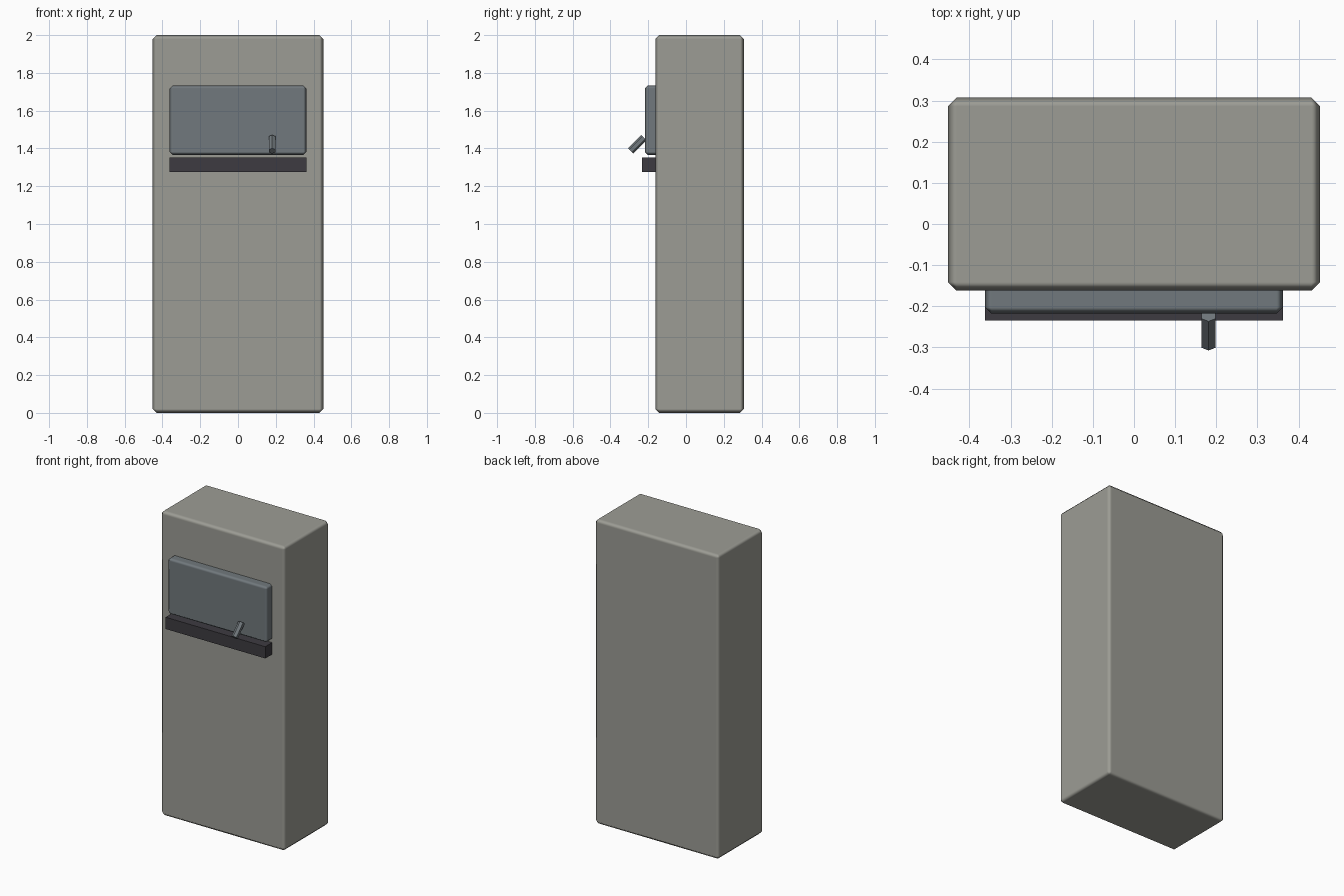
import bpy
import math

if "Cube" in bpy.data.objects:
    bpy.data.objects.remove(bpy.data.objects["Cube"])


def material(name, rgb):
    m = bpy.data.materials.new(name)
    m.diffuse_color = (*rgb, 1.0)
    m.use_nodes = True
    m.node_tree.nodes["Principled BSDF"].inputs["Base Color"].default_value = m.diffuse_color
    return m


BODY = material("warm_grey", (0.335, 0.335, 0.30))
PANEL = material("blue_grey", (0.165, 0.19, 0.205))
DARK = material("charcoal", (0.047, 0.044, 0.053))


def box(name, lo, hi, mat, bevel=0.0):
    """Box between two corners, with an optional smooth one-step chamfer."""
    bpy.ops.mesh.primitive_cube_add(size=1)
    ob = bpy.context.object
    ob.name = name
    for v in ob.data.vertices:
        v.co = [(a + b) / 2 + c * (b - a) for a, b, c in zip(lo, hi, v.co)]
    ob.data.materials.append(mat)
    if bevel:
        for p in ob.data.polygons:
            p.use_smooth = True
        mod = ob.modifiers.new("chamfer", 'BEVEL')
        mod.width = bevel
        mod.segments = 1
        mod.harden_normals = True
    return ob


# Cabinet body
box("cabinet_body", (-0.452, -0.162, 0), (0.452, 0.307, 2.0), BODY, 0.021)

# Raised front panel, sunk slightly into the body
box("front_panel", (-0.362, -0.218, 1.366), (0.362, -0.13, 1.734), PANEL, 0.016)

# Dark ledge below the panel
box("ledge", (-0.362, -0.234, 1.275), (0.362, -0.14, 1.352), DARK)

# Six-sided lever, tilted 45 degrees down and out of the panel
bpy.ops.mesh.primitive_cylinder_add(vertices=6, radius=0.02, depth=0.1,
                                    location=(0.181, -0.258, 1.422),
                                    rotation=(math.radians(-45), 0, 0))
lever = bpy.context.object
lever.name = "lever"
lever.data.materials.append(PANEL)
